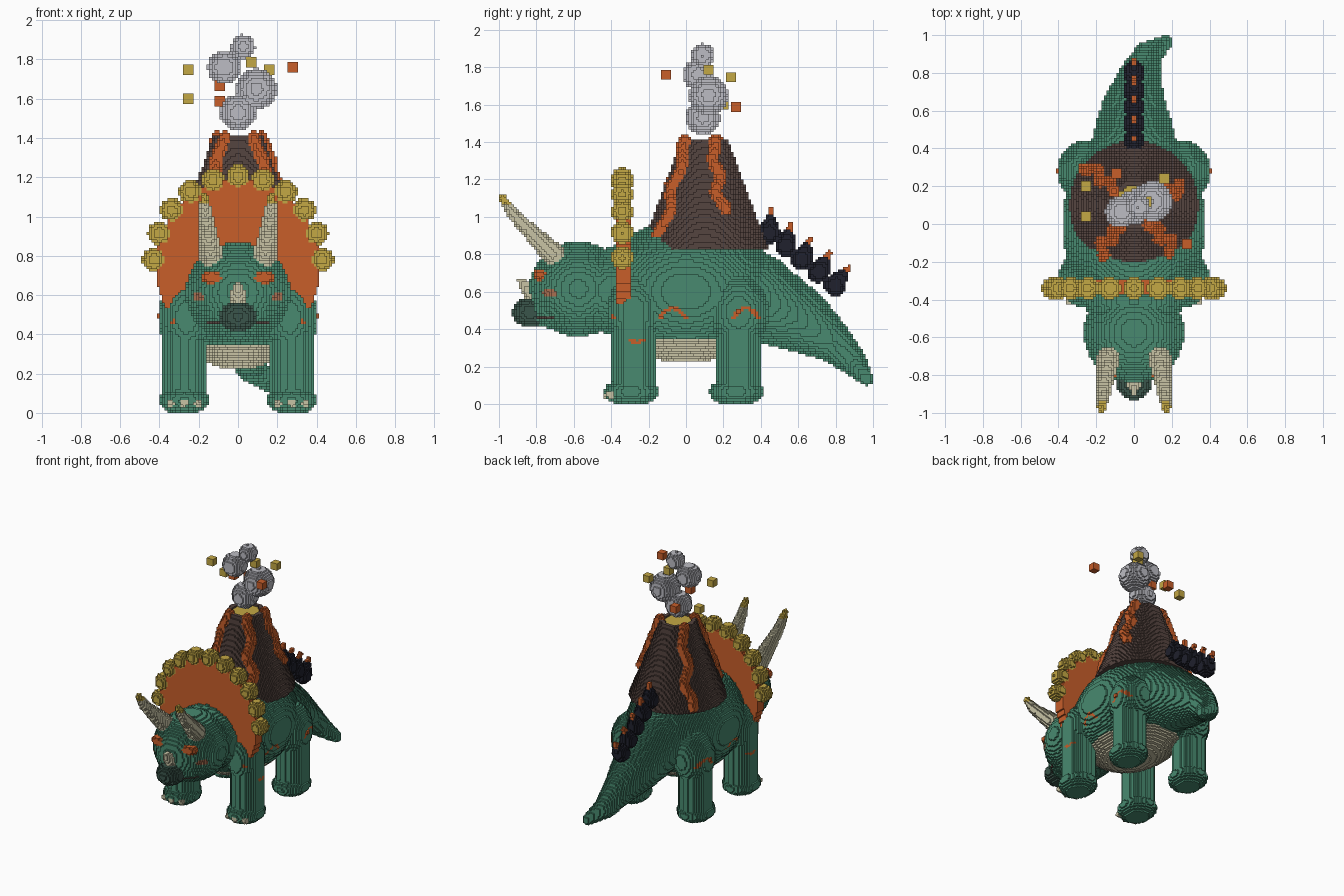
import bpy, math

if "Cube" in bpy.data.objects:
    bpy.data.objects.remove(bpy.data.objects["Cube"])

H = 2 / 150                      # voxel edge length
COLOURS = {
    "green": (.065, .254, .160), "orange": (.578, .112, .023), "gold": (.552, .392, .058),
    "basalt brown": (.091, .058, .050), "near black": (.014, .015, .026),
    "smoke grey": (.503, .503, .546), "cream": (.578, .546, .376),
    "beak green": (.042, .091, .070), "blush": (.402, .156, .080)}
MATS = {}
for name, c in COLOURS.items():
    MATS[name] = bpy.data.materials.new(name)
    MATS[name].diffuse_color = (*c, 1)

grid = {}                        # voxel index -> (part, colour)


def fill(part, colour, lo, hi, inside):
    """Set every voxel of the box lo..hi that passes the inside test."""
    r = [range(math.floor(a / H), math.ceil(b / H)) for a, b in zip(lo, hi)]
    for i in r[0]:
        x = (i + .5) * H
        for j in r[1]:
            y = (j + .5) * H
            for k in r[2]:
                z = (k + .5) * H
                if inside(x, y, z):
                    grid[i, j, k] = (part, colour(x, y, z) if callable(colour) else colour)


def ball(part, colour, c, r):
    """Ellipsoid with centre c and radii r."""
    if not isinstance(r, tuple):
        r = (r, r, r)
    fill(part, colour, [a - b for a, b in zip(c, r)], [a + b for a, b in zip(c, r)],
         lambda x, y, z: ((x - c[0]) / r[0]) ** 2 + ((y - c[1]) / r[1]) ** 2
         + ((z - c[2]) / r[2]) ** 2 <= 1)


def chain(part, colour, pts, steps=10):
    """Tapered tube through points (x, y, z, radius)."""
    for p, q in zip(pts, pts[1:]):
        for s in range(steps + 1):
            t = s / steps
            m = [a + (b - a) * t for a, b in zip(p, q)]
            ball(part, colour, m[:3], m[3])


# Skin colour rules
def crack(y, z):
    d = z - (.42 + .09 * math.cos(2 * math.pi * (y + .07) / .39))
    slope = abs(math.sin(2 * math.pi * (y + .07) / .39))
    return abs(d) < .008 + .010 * slope and (z > .455 or z < .345)


def flank(x, y, z):
    return "orange" if abs(x) > .3 and -.4 < y < .46 and crack(y, z) else "green"


def torso(x, y, z):
    return "cream" if z < .345 else flank(x, y, z)


def face(x, y, z):
    ax = abs(x)
    if y < -.62 and ax < .16 and abs(z - .46) < .012:
        return "basalt brown"
    if ((ax - .2) / .035) ** 2 + ((y + .725) / .065) ** 2 + ((z - .595) / .022) ** 2 < 1:
        return "blush"
    return "green"


# Tail, body and neck
chain("tail", "green", [(0, .35, .58, .24), (0, .6, .455, .175), (.03, .78, .335, .11),
                        (.07, .89, .23, .075), (.17, .965, .135, .036)], 12)
ball("body", torso, (0, 0, .6), (.38, .5, .38))
ball("body", "green", (0, -.4, .605), (.26, .22, .23))

# Legs, feet and toes
for sx in (-1, 1):
    for part, cy, hip in (("front_leg", -.28, (.13, .14, .2)), ("back_leg", .28, (.145, .16, .2))):
        cx = sx * .275
        ball(part, flank, (sx * .262, cy, .49), hip)
        fill(part, flank, (cx - .12, cy - .12, .06), (cx + .12, cy + .12, .45),
             lambda x, y, z: math.hypot(x - cx, y - cy) < .116)
        fill(part, "green", (cx - .15, cy - .2, 0), (cx + .15, cy + .15, .13),
             lambda x, y, z: ((x - cx) / .128) ** 2 + ((y - cy + .012) / .145) ** 2
             + ((z - .065) / .075) ** 2 < 1)
    for a in (-.07, 0, .07):
        ball("toes", "cream", (sx * .275 + a, -.424 + abs(a) * .3, .05), .022)

# Frill with knobs
fill("frill", "orange", (-.44, -.373, .545), (.44, -.30, 1.2),
     lambda x, y, z: (x / .42) ** 2 + ((z - .75) / .44) ** 2 < 1)
for n in range(11):
    a = math.radians(4 + 17.2 * n)
    ball("frill_knobs", "gold", (.43 * math.cos(a), -.34, .75 + .455 * math.sin(a)), .06)

# Head, beak, eyes and horns
ball("head", face, (0, -.575, .615), (.265, .265, .255))
ball("head", face, (0, -.68, .505), (.17, .16, .11))
ball("beak", "beak green", (0, -.835, .49), (.095, .095, .08))
chain("nose_horn", "cream", [(0, -.83, .595, .045), (0, -.885, .655, .018)], 6)


def horn_colour(x, y, z):
    return "gold" if z > 1.06 else "cream"


for sx in (-1, 1):
    ball("eyes", "orange", (sx * .13, -.78, .69), (.062, .04, .033))
    chain("brow_horns", horn_colour, [(sx * .135, -.71, .80, .062), (sx * .15, -.81, .90, .047),
                                      (sx * .165, -.92, 1.01, .033), (sx * .172, -.98, 1.1, .02)])


# Volcano with crater pool
def cone_r(z):
    return .128 + .215 * max(0, (1.41 - z) / .58) ** 1.05


fill("volcano", "basalt brown", (-.36, -.26, .83), (.36, .46, 1.41),
     lambda x, y, z: math.hypot(x, y - .1) < cone_r(z))
for cell in [c for c in grid if c[2] * H > 1.38
             and math.hypot((c[0] + .5) * H, (c[1] + .5) * H - .1) < .1]:
    del grid[cell]
fill("crater_pool", "gold", (-.1, 0, 1.375), (.1, .2, 1.395),
     lambda x, y, z: math.hypot(x, y - .1) < .1)

# Lava streams running down the cone
for deg, end in ((20, 1.04), (140, .87), (234, .91), (312, .91)):
    path = []
    for s in range(13):
        z = 1.405 + (end - 1.405) * s / 12
        a = math.radians(deg) + .10 * math.sin(s * 1.1 + deg)
        path.append((cone_r(z) * math.cos(a), .1 + cone_r(z) * math.sin(a), z, .033))
    chain("lava_streams", "orange", path, 4)

# Spikes down the tail
for n in range(5):
    y, z, lean = .445 + .088 * n, .925 - .07 * n, .01 + .017 * n
    up = .115 - .006 * n
    chain("tail_spikes", "near black", [(0, y, z - .01, .06), (0, y + lean * .6, z + up * .6, .026)], 6)
    chain("spike_tips", "orange", [(0, y + lean * .75, z + up * .75, .02),
                                   (0, y + lean, z + up, .014)], 4)

# Smoke puffs and flying embers
for x, y, z, r in ((0, .09, 1.53, .092), (.095, .12, 1.65, .105),
                   (-.07, .065, 1.76, .085), (.025, .09, 1.865, .062)):
    ball("smoke", "smoke grey", (x, y, z), r)
for x, y, z, c in ((-.255, .04, 1.74, "gold"), (-.26, .2, 1.6, "gold"), (.155, .24, 1.74, "gold"),
                   (.06, .125, 1.79, "gold"), (.28, -.107, 1.76, "orange"),
                   (-.1, .267, 1.58, "orange"), (-.09, .075, 1.67, "orange")):
    i, j, k = (round(v / H - 1.9) for v in (x, y, z))
    for a in range(4):
        for b in range(4):
            for d in range(4):
                grid[i + a, j + b, k + d] = ("embers", c)

# One mesh per part, made of the exposed voxel faces
parts = {}
for cell, (part, colour) in grid.items():
    verts, faces, ids, used = parts.setdefault(part, ({}, [], [], []))
    for axis in range(3):
        for sign in (0, 1):
            near = list(cell)
            near[axis] += 2 * sign - 1
            if tuple(near) in grid:
                continue
            quad = []
            for u, v in ((0, 0), (1, 0), (1, 1), (0, 1)):
                p = list(cell)
                p[axis] += sign
                p[(axis + 1) % 3] += u
                p[(axis + 2) % 3] += v
                quad.append(verts.setdefault(tuple(p), len(verts)))
            if colour not in used:
                used.append(colour)
            faces.append(quad if sign else quad[::-1])
            ids.append(used.index(colour))

for part, (verts, faces, ids, used) in parts.items():
    if not faces:
        continue
    me = bpy.data.meshes.new(part)
    me.from_pydata([tuple(c * H for c in v) for v in verts], [], faces)
    for colour in used:
        me.materials.append(MATS[colour])
    me.polygons.foreach_set("material_index", ids)
    me.update()
    bpy.context.collection.objects.link(bpy.data.objects.new(part, me))

for m in bpy.data.materials:
    if m.users and not m.is_grease_pencil:
        m.use_nodes = True
        m.node_tree.nodes["Principled BSDF"].inputs["Base Color"].default_value = m.diffuse_color
